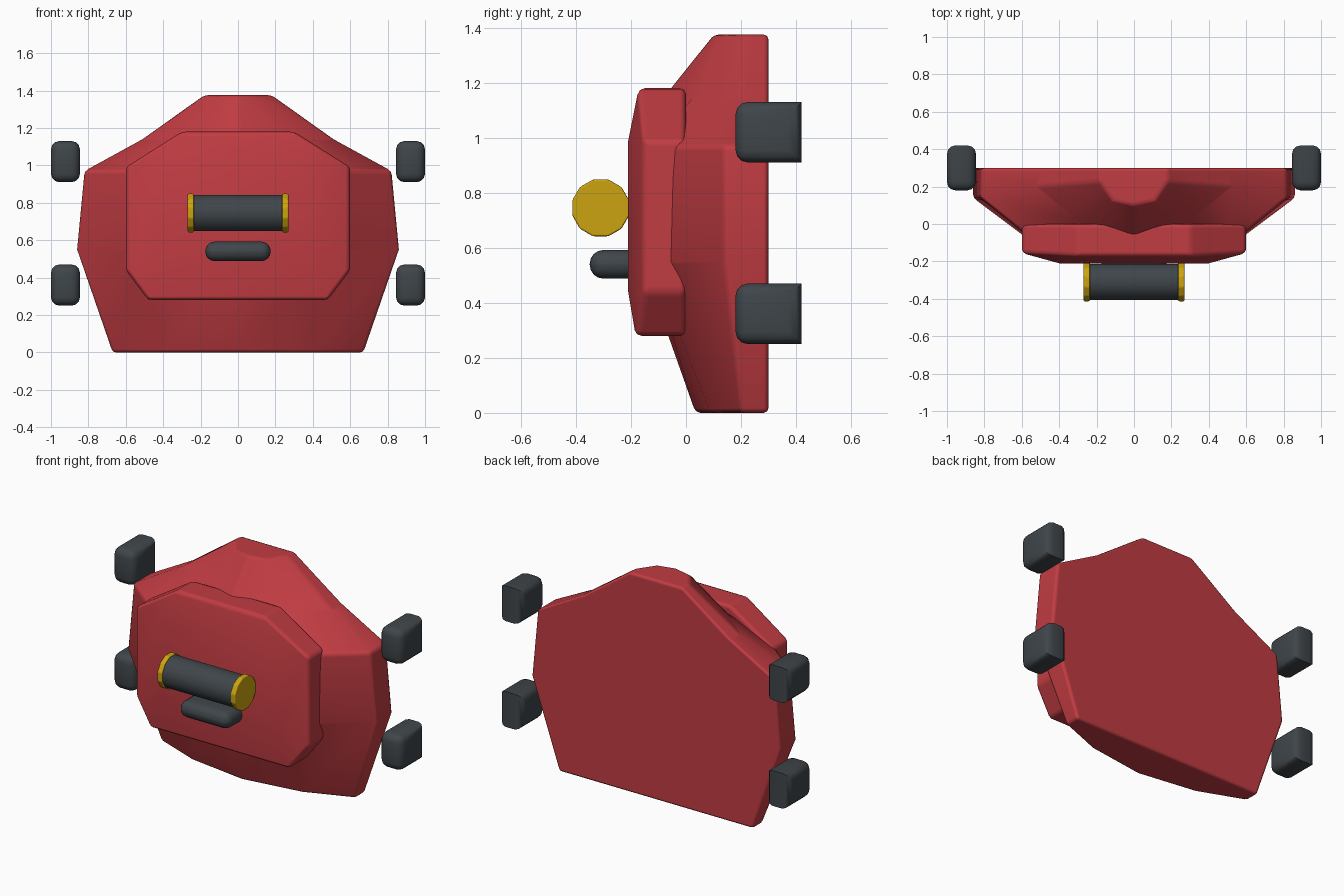
import bpy, bmesh, math
from mathutils import Matrix

cube = bpy.data.objects.get("Cube")
if cube:
    bpy.data.objects.remove(cube)


def material(name, rgb):
    m = bpy.data.materials.new(name)
    m.use_nodes = True
    m.diffuse_color = (*rgb, 1)
    m.node_tree.nodes["Principled BSDF"].inputs["Base Color"].default_value = (*rgb, 1)
    return m


RED = material("armour red", (0.53, 0.045, 0.055))
DARK = material("dark grey", (0.05, 0.06, 0.068))
YELLOW = material("yellow", (0.60, 0.37, 0.005))


def finish(name, bm, mat, angle=40, bevel=0, segments=2):
    bmesh.ops.recalc_face_normals(bm, faces=bm.faces)
    mesh = bpy.data.meshes.new(name)
    bm.to_mesh(mesh)
    bm.free()
    mesh.materials.append(mat)
    ob = bpy.data.objects.new(name, mesh)
    bpy.context.collection.objects.link(ob)
    bpy.ops.object.select_all(action='DESELECT')
    ob.select_set(True)
    bpy.context.view_layer.objects.active = ob
    if bevel:
        bpy.ops.object.shade_smooth()
        mod = ob.modifiers.new("soft edges", 'BEVEL')
        mod.width, mod.segments = bevel, segments
        mod.limit_method, mod.angle_limit = 'ANGLE', math.radians(28)
        mod.harden_normals = True
    else:
        bpy.ops.object.shade_smooth_by_angle(angle=math.radians(angle))
    return ob


def box(size, centre):
    bm = bmesh.new()
    bmesh.ops.create_cube(bm, size=1)
    bmesh.ops.scale(bm, vec=size, verts=bm.verts)
    bmesh.ops.translate(bm, vec=centre, verts=bm.verts)
    return bm


# Torso shell: rows of (z, side x, side y, mid x, mid y, centre y)
rows = [(0, .67, .20, .38, .09, .035),
        (.55, .86, .14, .50, -.13, -.16),
        (.97, .82, .14, .50, -.12, -.16),
        (1.14, .51, .20, .30, .02, -.09),
        (1.375, .18, .23, .11, .125, .10)]
bm = bmesh.new()
rings = []
for z, sx, sy, mx, my, cy in rows:
    half = [(sx, .3), (sx, sy), (mx, my)]
    ring = half + [(0, cy)] + [(-x, y) for x, y in reversed(half)]
    rings.append([bm.verts.new((x, y, z)) for x, y in ring])
for a, b in zip(rings, rings[1:]):
    for i in range(len(a)):
        j = (i + 1) % len(a)
        bm.faces.new((a[i], a[j], b[j], b[i]))
bm.faces.new(rings[0])
bm.faces.new(rings[-1])
finish("torso_shell", bm, RED, bevel=0.018)

# Chest plate: octagon rim, raised centre panel, straight sides to the back
right = [(.30, -.172, 1.18), (.60, -.155, .99), (.60, -.155, .44), (.48, -.183, .28)]
outline = right + [(-x, y, z) for x, y, z in reversed(right)]
inner = [(.40, .99), (.40, .44)]
bm = bmesh.new()
rim = [bm.verts.new(p) for p in outline]
back = [bm.verts.new((x, 0, z)) for x, y, z in outline]
tr, br = [bm.verts.new((x, -.21, z)) for x, z in inner]
tl, bl = [bm.verts.new((-x, -.21, z)) for x, z in inner]
for i in range(8):
    j = (i + 1) % 8
    bm.faces.new((rim[i], rim[j], back[j], back[i]))
bm.faces.new(back)
bm.faces.new((tr, br, bl, tl))
for f in [(rim[0], rim[1], tr), (rim[1], rim[2], br, tr), (rim[2], rim[3], br),
          (rim[3], rim[4], bl, br), (rim[4], rim[5], bl), (rim[5], rim[6], tl, bl),
          (rim[6], rim[7], tl), (rim[7], rim[0], tr, tl)]:
    bm.faces.new(f)
finish("chest_plate", bm, RED, bevel=0.022)


# Roller with end caps
def roller(name, radius, length, x, mat, bevel=0):
    bm = bmesh.new()
    turn = Matrix.Translation((x, -.31, .745)) @ Matrix.Rotation(math.pi / 2, 4, 'Y') \
        @ Matrix.Rotation(math.pi / 12, 4, 'Z')
    bmesh.ops.create_cone(bm, cap_ends=True, segments=12, radius1=radius,
                          radius2=radius, depth=length, matrix=turn)
    finish(name, bm, mat, bevel=bevel)


roller("roller", .10, .50, 0, DARK)
for side, s in (("left", 1), ("right", -1)):
    roller(side + "_roller_cap", .107, .034, s * .253, YELLOW, .007)

# Rounded bar below the roller
bm = box((.35, .20, .104), (0, -.25, .54))
bmesh.ops.bevel(bm, geom=bm.edges[:], offset=.05, segments=4, profile=.5, affect='EDGES')
finish("lower_bar", bm, DARK, angle=60)

# Four corner pads, left crisp along the rear top and bottom edges
for side, s in (("left", 1), ("right", -1)):
    for level, z in (("lower", .36), ("upper", 1.02)):
        bm = box((.155, .24, .22), (s * .9225, .30, z))
        soft = [e for e in bm.edges if not all(v.co.y > .4 for v in e.verts)
                or abs(e.verts[0].co.z - e.verts[1].co.z) > .1]
        bmesh.ops.bevel(bm, geom=soft, offset=.045, segments=3, profile=.5, affect='EDGES')
        finish(f"{side}_{level}_pad", bm, DARK, angle=50)
